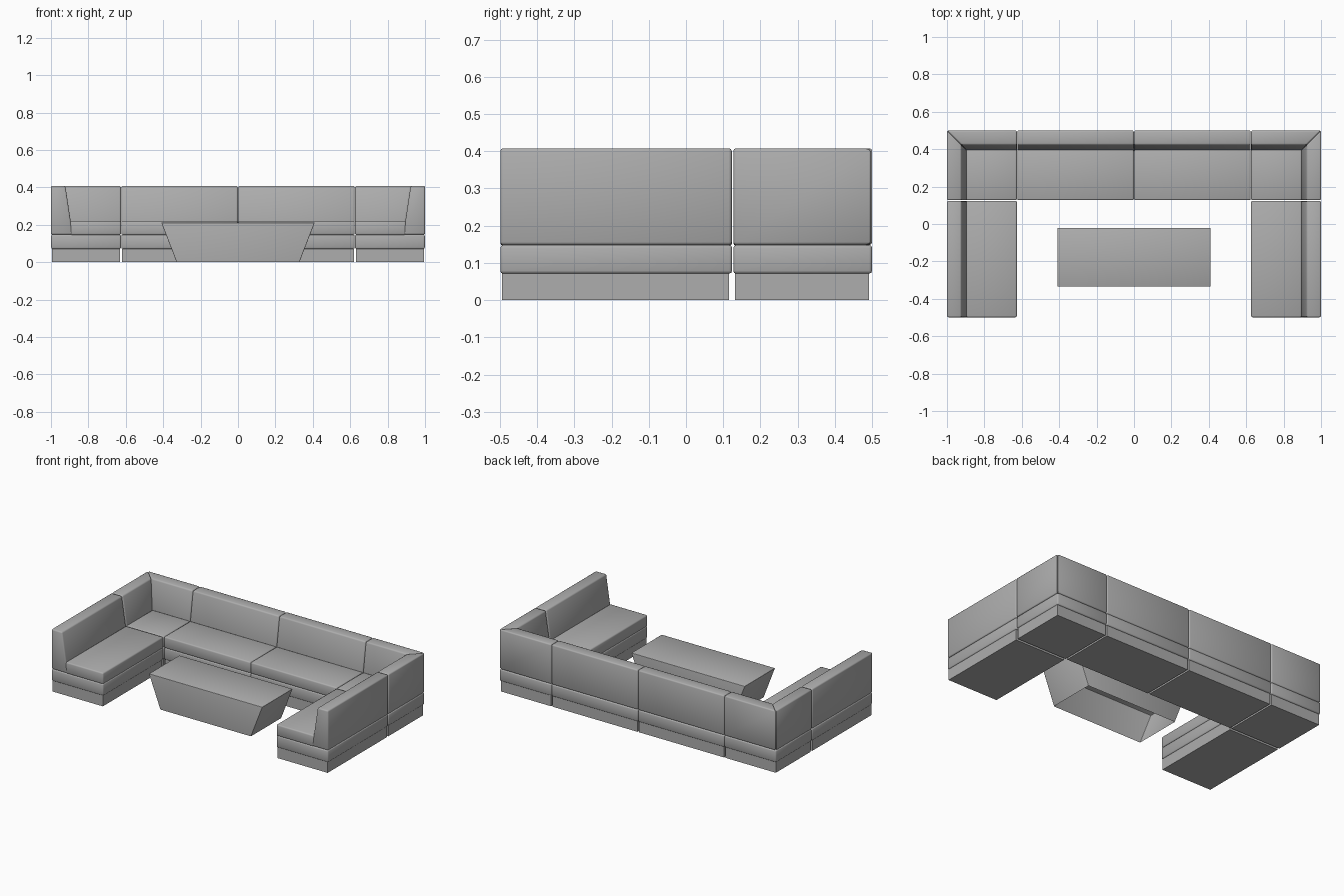
import bpy, bmesh, math
from mathutils import Matrix

if "Cube" in bpy.data.objects:
    bpy.data.objects.remove(bpy.data.objects["Cube"])

GREY = bpy.data.materials.new("dark_grey")
GREY.diffuse_color = (0.42, 0.42, 0.42, 1)
GREY.use_nodes = True
GREY.node_tree.nodes["Principled BSDF"].inputs["Base Color"].default_value = GREY.diffuse_color


def finish(name, bm, bevel, loc=(0, 0), rot=0.0, segments=2):
    bmesh.ops.recalc_face_normals(bm, faces=bm.faces)
    bm.transform(Matrix.Translation((loc[0], loc[1], 0)) @ Matrix.Rotation(rot, 4, 'Z'))
    me = bpy.data.meshes.new(name)
    bm.to_mesh(me)
    bm.free()
    me.materials.append(GREY)
    ob = bpy.data.objects.new(name, me)
    bpy.context.collection.objects.link(ob)
    if bevel:
        # Upholstery: small bevels, shaded smoothly right across the faces
        mod = ob.modifiers.new("soft_edges", 'BEVEL')
        mod.width, mod.segments, mod.limit_method = bevel, segments, 'ANGLE'
        for p in me.polygons:
            p.use_smooth = True
    return ob


def box(name, x0, x1, y0, y1, z0, z1, bevel=0.0):
    bm = bmesh.new()
    bmesh.ops.create_cube(bm, size=1)
    bm.transform(Matrix.Translation(((x0 + x1) / 2, (y0 + y1) / 2, (z0 + z1) / 2))
                 @ Matrix.Diagonal((x1 - x0, y1 - y0, z1 - z0, 1)))
    return finish(name, bm, bevel)


# Backrest profile: (depth from the outer face, height)
PROFILE = [(0, 0.148), (0.116, 0.148), (0.077, 0.408), (0, 0.408)]


def backrest(name, a, b, loc, rot, miter_a=0, miter_b=0):
    """Wedge running along local x from a to b, outer face at local y = 0."""
    bm = bmesh.new()
    ends = [[bm.verts.new((x + m * d, -d, z)) for d, z in PROFILE]
            for x, m in ((a, miter_a), (b, -miter_b))]
    bm.faces.new(ends[0])
    bm.faces.new(ends[1][::-1])
    for i in range(4):
        j = (i + 1) % 4
        bm.faces.new((ends[0][i], ends[0][j], ends[1][j], ends[1][i]))
    return finish(name, bm, 0.008, loc, rot)


def module(label, x0, x1, y0, y1, cx0, cx1, cy1):
    g = 0.001
    box(label + "_plinth", x0 + 0.006, x1 - 0.006, y0 + 0.006, y1 - 0.008, 0, 0.072)
    box(label + "_base", x0 + g, x1 - g, y0 + g, y1, 0.071, 0.148, 0.008)
    box(label + "_seat", cx0 + g, cx1 - g, y0 + g, cy1, 0.146, 0.22, 0.008)


Q = math.pi / 2
for side, s in (("left", -1), ("right", 1)):
    def span(a, b):
        return min(s * a, s * b), max(s * a, s * b)

    # Middle, corner and arm modules
    module(side + "_middle", *span(0, 0.625), 0.126, 0.5, *span(0, 0.625), 0.398)
    module(side + "_corner", *span(0.625, 1), 0.126, 0.5, *span(0.625, 0.898), 0.398)
    module(side + "_arm", *span(0.625, 1), -0.5, 0.124, *span(0.625, 0.898), 0.124)

    # Backrests, mitred where they meet in the corner
    a, b = span(0.001, 0.624)
    backrest(side + "_middle_back", a, b, (0, 0.5), 0)
    a, b = span(0.626, 1)
    backrest(side + "_corner_back", a, b, (0, 0.5), 0, s < 0, s > 0)
    backrest(side + "_corner_side_back", *sorted((-s * 0.127, -s * 0.5)), (s, 0), -s * Q,
             s > 0, s < 0)
    backrest(side + "_arm_back", *sorted((s * 0.499, -s * 0.123)), (s, 0), -s * Q)

# Table: hollow tapering shell, open towards the floor
bm = bmesh.new()
bmesh.ops.create_cube(bm, size=1)
for v in bm.verts:
    top = v.co.z > 0
    v.co = (math.copysign(0.41 if top else 0.328, v.co.x),
            -0.178 + math.copysign(0.157, v.co.y), 0.212 if top else 0)
bmesh.ops.recalc_face_normals(bm, faces=bm.faces)
bmesh.ops.delete(bm, geom=[f for f in bm.faces if f.normal.z < -0.9], context='FACES_ONLY')
finish("table", bm, 0.003)
